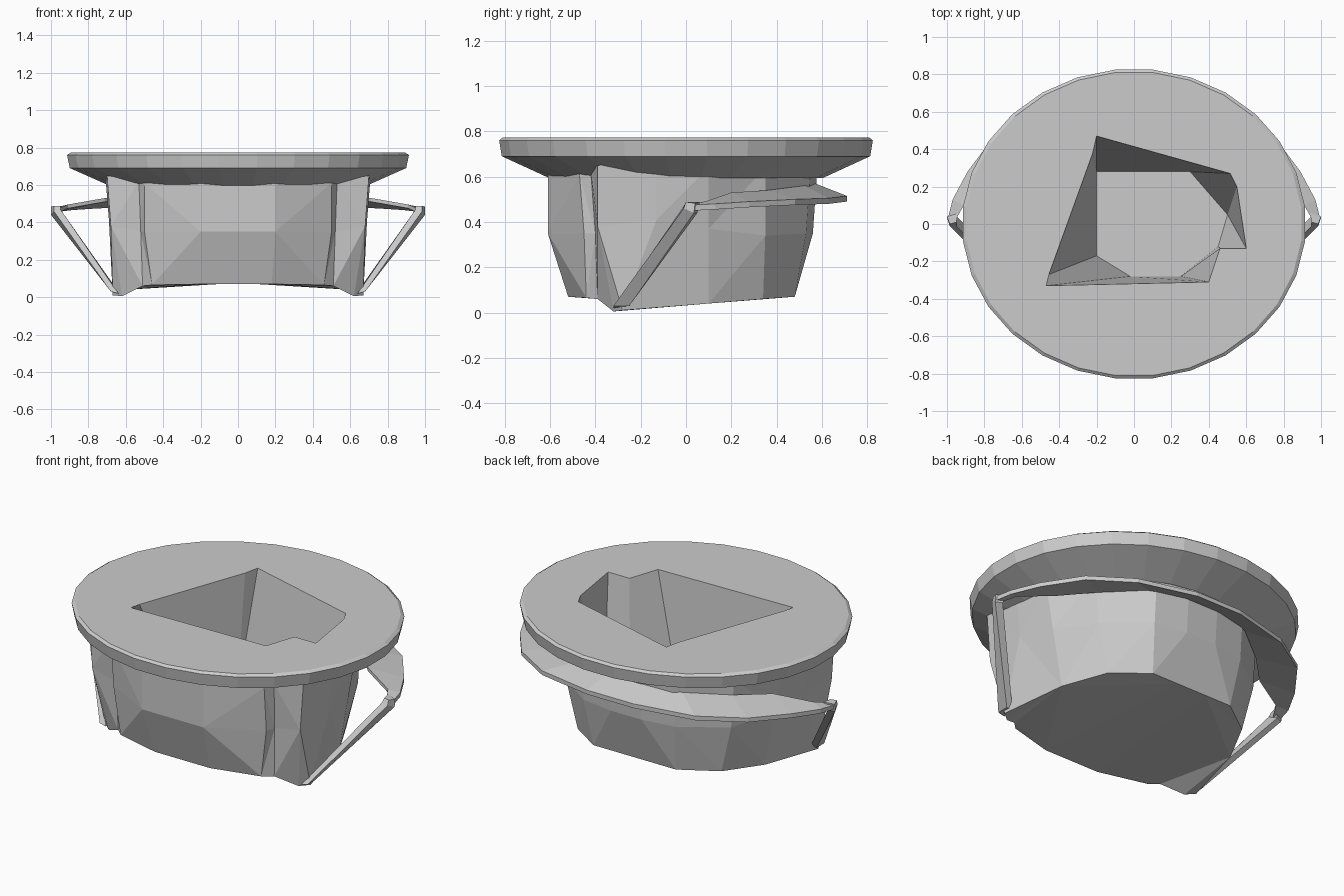
import bpy, bmesh, math
from mathutils import Vector

if "Cube" in bpy.data.objects:
    bpy.data.objects.remove(bpy.data.objects["Cube"])


def finish(name, bm):
    bmesh.ops.remove_doubles(bm, verts=bm.verts, dist=0.0005)
    bmesh.ops.recalc_face_normals(bm, faces=bm.faces)
    mesh = bpy.data.meshes.new(name)
    bm.to_mesh(mesh)
    bm.free()
    obj = bpy.data.objects.new(name, mesh)
    bpy.context.collection.objects.link(obj)
    return obj


def ring(bm, pts):
    return [bm.verts.new(p) for p in pts]


def bridge(bm, a, b, closed=True):
    n = len(a)
    for i in range(n if closed else n - 1):
        j = (i + 1) % n
        bm.faces.new((a[i], a[j], b[j], b[i]))


def mirrored(half):
    return half + [(-x, y, z) for x, y, z in reversed(half)]


def ellipse(rx, ry, z, n=28):
    return [(rx * math.cos(2 * math.pi * (i + .5) / n),
             ry * math.sin(2 * math.pi * (i + .5) / n), z) for i in range(n)]


# faceted pot body with pointed feet at the front corners
top = [(.2, -.61, .64), (.5, -.47, .61), (.53, -.42, .62), (.7, -.39, .65), (.71, -.13, .66),
       (.7, .1, .64), (.56, .35, .64), (.3, .55, .64), (.1, .58, .64)]
mid = [(.2, -.61, .35), (.5, -.45, .35), (.52, -.4, .35), (.68, -.39, .38), (.69, -.13, .41),
       (.65, .1, .37), (.54, .35, .34), (.3, .53, .35), (.1, .56, .35)]
low = [(.18, -.52, .07), (.46, -.44, .065), (.51, -.39, .06), (.62, -.32, .005), (.67, -.28, .01),
       (.59, .1, .04), (.47, .34, .06), (.27, .48, .07), (.1, .48, .07)]
bm = bmesh.new()
rings = [ring(bm, mirrored(h)) for h in (top, mid, low)]
for a, b in zip(rings, rings[1:]):
    bridge(bm, a, b)
bm.faces.new(rings[-1])
bmesh.ops.triangulate(bm, faces=bm.faces)
finish("pot_body", bm)

# wide rim: band and sloping underside
bm = bmesh.new()
rings = [ring(bm, ellipse(*p)) for p in
         ((.9, .815, .772), (.92, .83, .76), (.905, .818, .69), (.69, .61, .595))]
for a, b in zip(rings, rings[1:]):
    bridge(bm, a, b)

# crooked opening in the top, paired with the cavity floor
pairs = [((-.2, .47), (-.2, .28)), ((.515, .27), (.3, .28)),
         ((.55, .2), (.5, .05)), ((.6, -.13), (.5, .05)), ((.46, -.13), (.45, -.12)),
         ((.4, -.31), (.25, -.28)), ((-.47, -.33), (-.02, -.28)), ((-.455, -.27), (-.2, -.17)),
         ((-.22, .38), (-.2, .28))]
hole = ring(bm, [(x, y, .772) for (x, y), f in pairs])
edges = [bm.edges.get((rings[0][i], rings[0][i - 1])) for i in range(len(rings[0]))]
edges += [bm.edges.new((hole[i], hole[i - 1])) for i in range(len(hole))]
bmesh.ops.triangle_fill(bm, edges=edges, use_beauty=True, normal=(0, 0, 1))
finish("rim", bm)

# cavity walls and floor
bm = bmesh.new()
a = ring(bm, [(x, y, .772) for (x, y), f in pairs])
b = ring(bm, [(x, y, .12) for t, (x, y) in pairs])
bridge(bm, a, b)
bmesh.ops.remove_doubles(bm, verts=bm.verts, dist=0.0005)
floor = []
for t, (x, y) in pairs:
    v = min(bm.verts, key=lambda w: (w.co - Vector((x, y, .12))).length)
    if v not in floor:
        floor.append(v)
bm.faces.new(floor)
finish("cavity", bm)

# thin handle band sweeping around the back from tip to tip
outer = [(.995, .03, .45), (.97, .13, .455), (.89, .28, .465), (.74, .48, .475), (.5, .63, .48), (.15, .71, .49)]
inner = [(.955, .02, .455), (.91, .1, .475), (.71, .2, .51), (.55, .36, .52), (.34, .52, .54), (.12, .57, .55)]
bm = bmesh.new()
o, i = mirrored(outer), mirrored(inner)
strips = [ring(bm, o), ring(bm, [(x, y, z + .025) for x, y, z in o]),
          ring(bm, [(x, y, z + .02) for x, y, z in i]), ring(bm, i)]
for k in range(4):
    bridge(bm, strips[k], strips[(k + 1) % 4], closed=False)
bm.faces.new([s[0] for s in strips])
bm.faces.new([s[-1] for s in strips])
finish("back_handle_band", bm)

# slanted struts joining feet to handle tips
for s, side in ((1, "right"), (-1, "left")):
    bm = bmesh.new()
    foot = ring(bm, [(s * x, y, z) for x, y, z in
                     ((.64, -.32, .02), (.68, -.32, .03), (.68, -.25, .03), (.64, -.25, .03))])
    tip = ring(bm, [(s * x, y, z) for x, y, z in
                    ((.95, -.01, .47), (.985, -.01, .46), (1, .035, .44), (.96, .05, .44))])
    cap = ring(bm, [(s * x, y, z) for x, y, z in
                    ((.95, .01, .488), (.985, 0, .488), (1, .04, .483), (.94, .06, .488))])
    bridge(bm, foot, tip)
    bridge(bm, tip, cap)
    bm.faces.new(foot)
    bm.faces.new(cap)
    finish(side + "_strut", bm)
